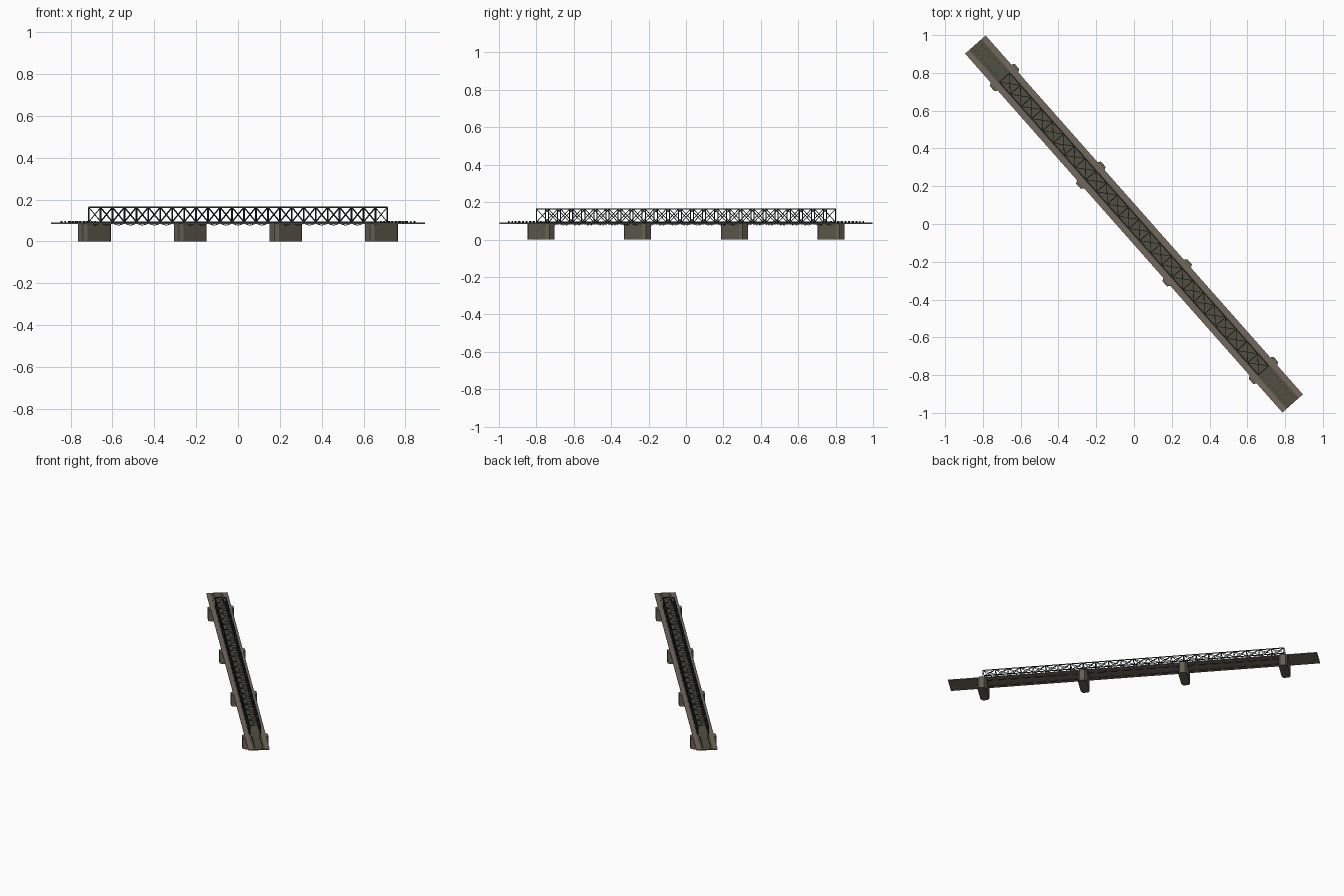
import bpy, bmesh, math
from mathutils import Vector, Matrix

cube = bpy.data.objects.get("Cube")
if cube:
    bpy.data.objects.remove(cube, do_unlink=True)

ANGLE = math.atan2(-0.95, 0.84)      # the bridge runs diagonally
HALF_LEN, HALF_WIDTH = 1.268, 0.0725
DECK = 0.09                          # road surface height
TOP = 0.165                          # top of the truss
TRUSS_LEN, TRUSS_W, PANELS = 1.035, 0.036, 24


def material(name, rgb):
    m = bpy.data.materials.new(name)
    m.use_nodes = True
    m.diffuse_color = (*rgb, 1)
    bsdf = m.node_tree.nodes["Principled BSDF"]
    bsdf.inputs["Base Color"].default_value = (*rgb, 1)
    bsdf.inputs["Roughness"].default_value = 0.9
    return m


walk_mat = material("walkway stone", (0.17, 0.14, 0.11))
road_mat = material("olive road", (0.085, 0.078, 0.052))
pier_mat = material("pier stone", (0.125, 0.115, 0.08))
steel_mat = material("dark steel", (0.02, 0.035, 0.035))


def finish(bm, name, mat):
    mesh = bpy.data.meshes.new(name)
    bm.to_mesh(mesh)
    bm.free()
    mesh.materials.append(mat)
    ob = bpy.data.objects.new(name, mesh)
    ob.rotation_euler.z = ANGLE
    bpy.context.collection.objects.link(ob)
    return ob


def box(bm, lo, hi):
    lo, hi = Vector(lo), Vector(hi)
    m = Matrix.Translation((lo + hi) / 2) @ Matrix.Diagonal((*(hi - lo), 1))
    bmesh.ops.create_cube(bm, size=1, matrix=m)


def bar(bm, a, b, t=0.0035):
    """Square bar between two points."""
    a, b = Vector(a), Vector(b)
    d = b - a
    m = (Matrix.Translation((a + b) / 2) @ d.to_track_quat('Z', 'Y').to_matrix().to_4x4()
         @ Matrix.Diagonal((t, t, d.length, 1)))
    bmesh.ops.create_cube(bm, size=1, matrix=m)


# Deck slab, with the road laid along its middle
bm = bmesh.new()
box(bm, (-HALF_LEN, -HALF_WIDTH, DECK - 0.006), (HALF_LEN, HALF_WIDTH, DECK))
finish(bm, "deck", walk_mat)
bm = bmesh.new()
box(bm, (-HALF_LEN, -0.043, DECK - 0.001), (HALF_LEN, 0.043, DECK + 0.001))
finish(bm, "road", road_mat)

# Piers: long prisms with chamfered ends
quarter = [(0.03, 0.07), (0.018, 0.088)]
outline = (quarter + [(-x, y) for x, y in reversed(quarter)]
           + [(-x, -y) for x, y in quarter] + [(x, -y) for x, y in reversed(quarter)])
for i in range(4):
    bm = bmesh.new()
    u = TRUSS_LEN * (2 * i / 3 - 1)
    base = bm.faces.new([bm.verts.new((u + x, y, 0)) for x, y in outline])
    top = bmesh.ops.extrude_face_region(bm, geom=[base])["geom"]
    bmesh.ops.translate(bm, vec=(0, 0, DECK - 0.004),
                        verts=[v for v in top if isinstance(v, bmesh.types.BMVert)])
    bmesh.ops.recalc_face_normals(bm, faces=bm.faces)
    finish(bm, f"pier_{i + 1}", pier_mat)

# Side trusses: chords, posts, crossed braces and small hangers below
step = 2 * TRUSS_LEN / PANELS
stations = [-TRUSS_LEN + step * i for i in range(PANELS + 1)]
low, high = DECK + 0.003, TOP - 0.002
for side, name in ((1, "left_truss"), (-1, "right_truss")):
    y = side * TRUSS_W
    bm = bmesh.new()
    for z in (low, high):
        bar(bm, (-TRUSS_LEN, y, z), (TRUSS_LEN, y, z), 0.005)
    for u in stations:
        bar(bm, (u, y, low), (u, y, high), 0.004)
    for a, b in zip(stations, stations[1:]):
        bar(bm, (a, y, low), (b, y, high), 0.003)
        bar(bm, (a, y, high), (b, y, low), 0.003)
        mid = (a + b) / 2
        for end in (a, b):
            bar(bm, (end, y, DECK - 0.004), (mid, y, DECK - 0.013), 0.0025)
    finish(bm, name, steel_mat)

# Overhead cross bars and lateral bracing
bm = bmesh.new()
for u in stations:
    bar(bm, (u, -TRUSS_W, high), (u, TRUSS_W, high), 0.004)
for a, b in zip(stations, stations[1:]):
    bar(bm, (a, -TRUSS_W, high), (b, TRUSS_W, high), 0.003)
    bar(bm, (a, TRUSS_W, high), (b, -TRUSS_W, high), 0.003)
finish(bm, "overhead_bracing", steel_mat)

# Short posts lining both approaches
bm = bmesh.new()
for end in (-1, 1):
    for y in (-0.027, 0.027):
        for i in range(8):
            u = end * (1.06 + 0.026 * i)
            box(bm, (u - 0.004, y - 0.002, DECK), (u + 0.004, y + 0.002, DECK + 0.008))
finish(bm, "approach_posts", steel_mat)
